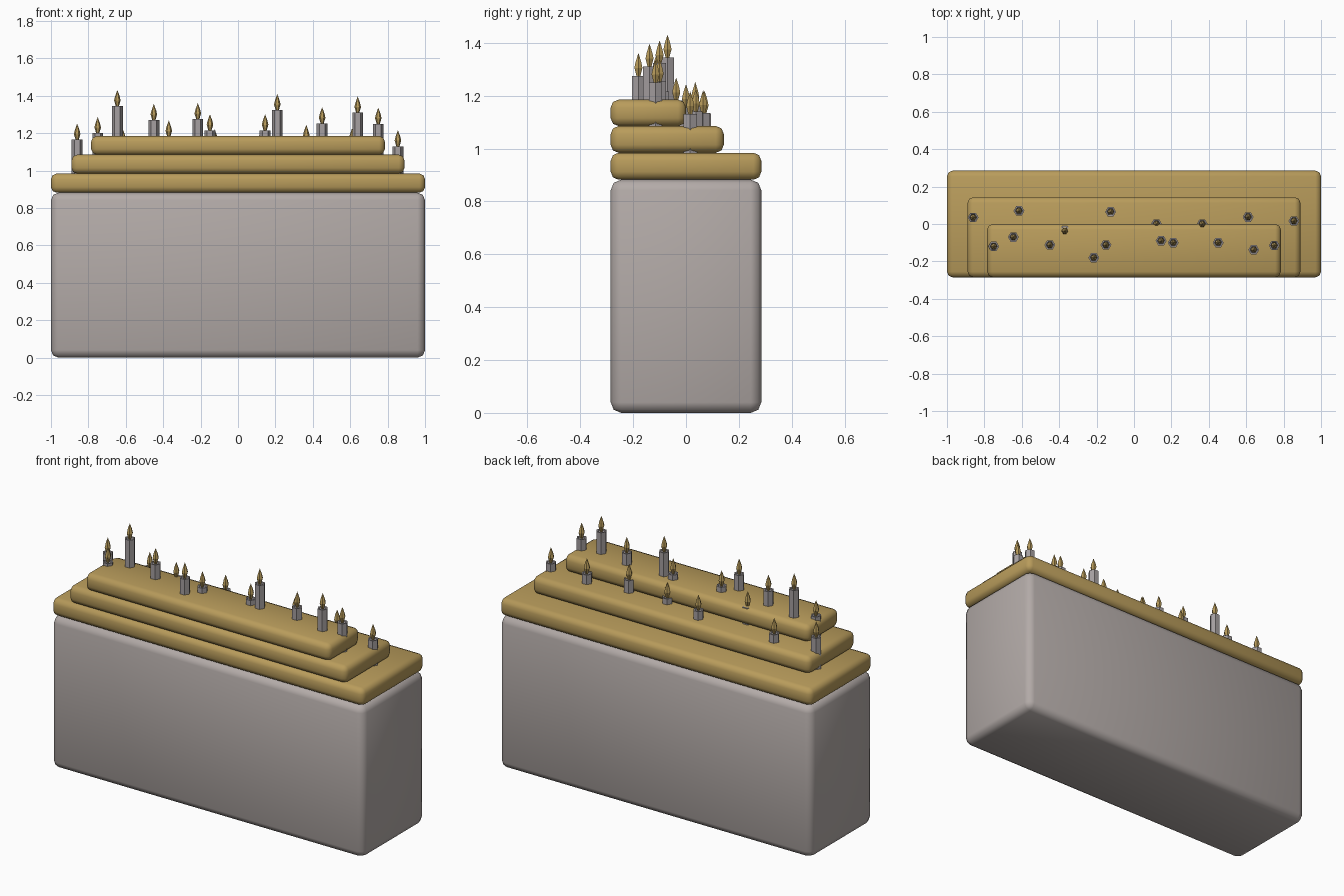
import bpy, bmesh, math

if "Cube" in bpy.data.objects:
    bpy.data.objects.remove(bpy.data.objects["Cube"])


def material(name, rgb):
    m = bpy.data.materials.new(name)
    m.diffuse_color = (*rgb, 1)
    m.use_nodes = True
    m.node_tree.nodes["Principled BSDF"].inputs["Base Color"].default_value = m.diffuse_color
    return m


STONE = material("warm_grey_stone", (0.45, 0.405, 0.39))
GOLD = material("dull_gold", (0.48, 0.33, 0.105))
WAX = material("grey_wax", (0.38, 0.35, 0.355))


def finish(name, bm, mat, smooth):
    me = bpy.data.meshes.new(name)
    bmesh.ops.recalc_face_normals(bm, faces=bm.faces)
    bm.to_mesh(me)
    bm.free()
    me.materials.append(mat)
    for p in me.polygons:
        p.use_smooth = smooth
    ob = bpy.data.objects.new(name, me)
    bpy.context.collection.objects.link(ob)
    return ob


def rounded_box(name, half_x, y0, y1, z0, z1, bevel, mat):
    bm = bmesh.new()
    bmesh.ops.create_cube(bm, size=1)
    for v in bm.verts:
        v.co = (v.co.x * 2 * half_x,
                (y0 + y1) / 2 + v.co.y * (y1 - y0),
                (z0 + z1) / 2 + v.co.z * (z1 - z0))
    bmesh.ops.bevel(bm, geom=bm.edges[:], offset=bevel, segments=2,
                    profile=0.5, affect='EDGES')
    return finish(name, bm, mat, True)


def lathe(name, x, y, z, profile, sides, mat, smooth):
    """Stack of rings (radius, height); a zero radius makes a point."""
    bm = bmesh.new()
    rings = []
    for r, h in profile:
        n = sides if r > 0 else 1
        rings.append([bm.verts.new((x + r * math.cos(i * math.tau / sides),
                                    y + r * math.sin(i * math.tau / sides),
                                    z + h)) for i in range(n)])
    for a, b in zip(rings, rings[1:]):
        for i in range(sides):
            j = (i + 1) % sides
            if len(a) == 1:
                bm.faces.new((a[0], b[j], b[i]))
            elif len(b) == 1:
                bm.faces.new((a[i], a[j], b[0]))
            else:
                bm.faces.new((a[i], a[j], b[j], b[i]))
    return finish(name, bm, mat, smooth)


# Block and three stepped slabs, flush at the front
rounded_box("stone_block", 1.0, -0.285, 0.285, 0.0, 0.882, 0.04, STONE)
rounded_box("lower_slab", 1.0, -0.285, 0.285, 0.882, 0.984, 0.03, GOLD)
rounded_box("middle_slab", 0.89, -0.285, 0.143, 0.984, 1.085, 0.03, GOLD)
rounded_box("upper_slab", 0.785, -0.285, 0.0, 1.085, 1.185, 0.03, GOLD)

# Candles: x, y, height of the wax top (the lower ends are sunk in the slabs)
candles = [
    (-0.86, 0.035, 1.165), (-0.75, -0.12, 1.20), (-0.645, -0.07, 1.345),
    (-0.615, 0.07, 1.133), (-0.45, -0.112, 1.27), (-0.37, -0.037, 1.182),
    (-0.215, -0.18, 1.275), (-0.15, -0.112, 1.215), (-0.125, 0.065, 1.135),
    (0.12, 0.0, 1.118), (0.145, -0.09, 1.215), (0.21, -0.1, 1.323),
    (0.365, 0.0, 1.158), (0.45, -0.1, 1.253), (0.61, 0.037, 1.14),
    (0.64, -0.138, 1.31), (0.75, -0.115, 1.25), (0.855, 0.016, 1.13),
]
WAX_PROFILE = [(0, -0.2), (0.029, -0.2), (0.029, 0), (0.021, 0),
               (0.018, -0.004), (0, -0.004)]
FLAME_PROFILE = [(0, -0.005), (0.007, -0.005), (0.012, 0.012), (0.0175, 0.03),
                 (0.013, 0.05), (0.006, 0.07), (0, 0.086)]
for k, (x, y, z) in enumerate(candles, 1):
    lathe(f"candle_{k}", x, y, z, WAX_PROFILE, 6, WAX, False)
    lathe(f"flame_{k}", x, y, z, FLAME_PROFILE, 6, GOLD, False)
